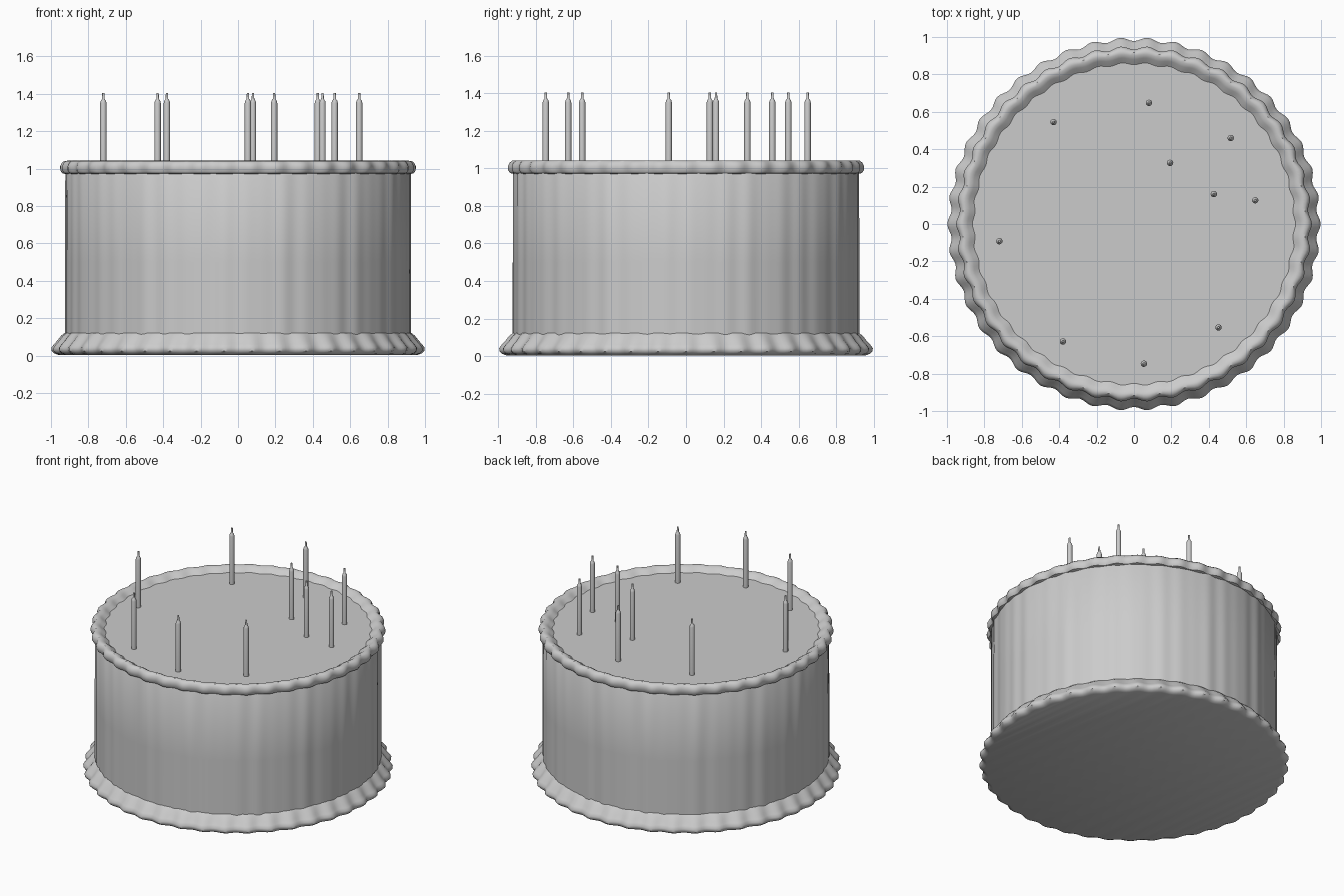
import bpy, bmesh
from math import sin, cos, pi, radians

if "Cube" in bpy.data.objects:
    bpy.data.objects.remove(bpy.data.objects["Cube"])

SEG = 336      # steps around the cake
SCALLOPS = 42  # piped bumps in each border


def lathe(name, profile, ripple, seg=SEG, centre=(0, 0), cap_start=False, cap_end=False):
    """Spin (radius, z, ripple weight) points; ripple(angle) offsets the radius."""
    bm = bmesh.new()
    rings = []
    for r, z, w in profile:
        ring = []
        for i in range(seg):
            a = 2 * pi * i / seg
            rr = r + w * ripple(a)
            ring.append(bm.verts.new((centre[0] + rr * cos(a), centre[1] + rr * sin(a), z)))
        rings.append(ring)
    for lo, hi in zip(rings, rings[1:]):
        for i in range(seg):
            j = (i + 1) % seg
            bm.faces.new((lo[i], lo[j], hi[j], hi[i]))
    if cap_start:
        bm.faces.new(rings[0][::-1])
    if cap_end:
        bm.faces.new(rings[-1])
    mesh = bpy.data.meshes.new(name)
    bm.to_mesh(mesh)
    bm.free()
    ob = bpy.data.objects.new(name, mesh)
    bpy.context.collection.objects.link(ob)
    bpy.ops.object.select_all(action='DESELECT')
    ob.select_set(True)
    bpy.context.view_layer.objects.active = ob
    bpy.ops.object.shade_smooth_by_angle(angle=radians(40))
    return ob


def scallop(a):
    return cos(SCALLOPS * a)


def frosting(a):
    # uneven vertical strokes of the icing
    return 0.5 * sin(37 * a) + 0.35 * sin(53 * a + 1.3) + 0.3 * sin(23 * a + 0.6)


# iced body: rippled side and flat top
lathe("cake_body",
      [(0.923, 0.06, 0.004), (0.922, 0.5, 0.004), (0.921, 0.985, 0.004),
       (0.905, 1.01, 0.0)], frosting, cap_end=True)

# flared border at the foot, closed underneath
lathe("bottom_border",
      [(0.955, 0.004, 0.006), (0.975, 0.012, 0.008), (0.987, 0.025, 0.010),
       (0.988, 0.042, 0.010), (0.975, 0.06, 0.010), (0.957, 0.08, 0.009),
       (0.94, 0.105, 0.007), (0.922, 0.122, 0.004)], scallop, cap_start=True)

# piped border around the top edge
lathe("top_border",
      [(0.915, 0.97, 0.004), (0.932, 0.975, 0.008), (0.941, 0.99, 0.009),
       (0.942, 1.012, 0.009), (0.935, 1.03, 0.008), (0.922, 1.041, 0.006),
       (0.905, 1.042, 0.004), (0.885, 1.031, 0.005), (0.868, 1.017, 0.006),
       (0.855, 1.008, 0.006)], scallop)

# candles with thin wicks
spots = [(-0.43, 0.545), (0.08, 0.648), (0.517, 0.46), (0.193, 0.327), (0.427, 0.16),
         (0.648, 0.127), (-0.72, -0.092), (0.452, -0.553), (0.053, -0.747), (-0.38, -0.628)]
for n, spot in enumerate(spots, 1):
    lathe(f"candle_{n}",
          [(0.017, 1.005, 0), (0.017, 1.35, 0), (0.014, 1.362, 0), (0.007, 1.372, 0),
           (0.006, 1.405, 0)], lambda a: 0, seg=16, centre=spot, cap_end=True)
